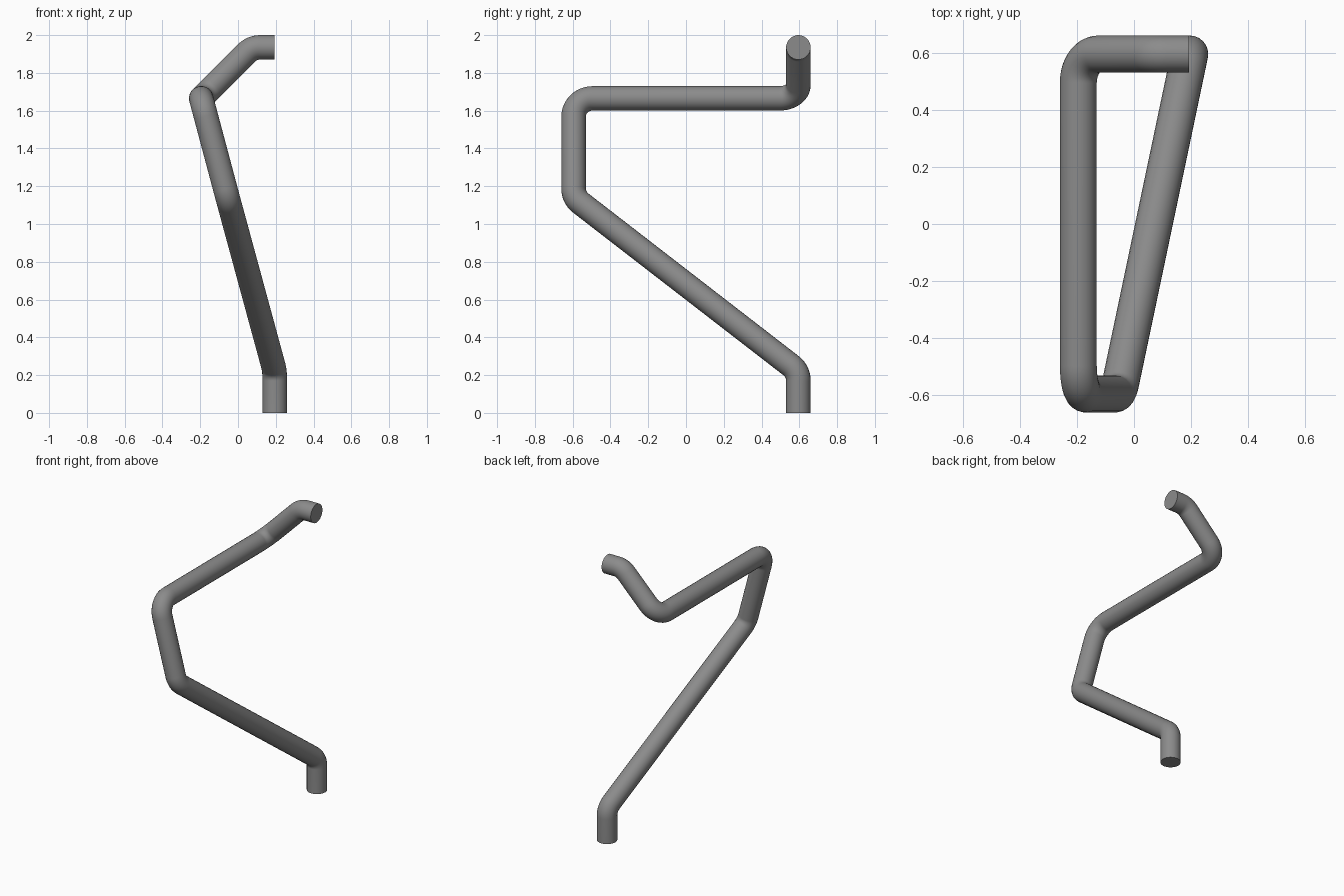
import bpy
import math
from mathutils import Vector

if "Cube" in bpy.data.objects:
    bpy.data.objects.remove(bpy.data.objects["Cube"])

RADIUS = 0.065      # tube radius
BEND = 0.10         # centreline bend radius
STEPS = 12          # segments per bend

# centreline corners, from the foot to the open upper end
corners = [Vector(p) for p in (
    (0.195, 0.595, 0.0),
    (0.195, 0.595, 0.22),
    (-0.055, -0.595, 1.14),
    (-0.195, -0.595, 1.665),
    (-0.195, 0.595, 1.665),
    (0.075, 0.595, 1.935),
    (0.192, 0.595, 1.935),
)]


def fillet(prev, corner, nxt):
    """Arc points rounding one corner of the path."""
    a, b = (prev - corner).normalized(), (nxt - corner).normalized()
    half = a.angle(b) / 2
    centre = corner + (a + b).normalized() * BEND / math.sin(half)
    reach = BEND / math.tan(half)
    u = (corner + a * reach - centre) / BEND
    sweep = math.pi - 2 * half
    v = -a
    return [centre + BEND * (u * math.cos(sweep * i / STEPS) + v * math.sin(sweep * i / STEPS))
            for i in range(STEPS + 1)]


path = [corners[0]]
for p, c, n in zip(corners, corners[1:], corners[2:]):
    path += fillet(p, c, n)
path.append(corners[-1])

# round tube swept along the path, with closed ends
curve = bpy.data.curves.new("bent_pipe", 'CURVE')
curve.dimensions = '3D'
curve.twist_mode = 'MINIMUM'
curve.bevel_depth = RADIUS
curve.bevel_resolution = 10
curve.use_fill_caps = True
spline = curve.splines.new('POLY')
spline.points.add(len(path) - 1)
for point, co in zip(spline.points, path):
    point.co = (*co, 1)

pipe = bpy.data.objects.new("bent_pipe", curve)
bpy.context.collection.objects.link(pipe)
bpy.context.view_layer.objects.active = pipe
pipe.select_set(True)
bpy.ops.object.convert(target='MESH')
pipe = bpy.context.object

# weld the cap rims, then smooth the tube and keep the ends sharp
bpy.ops.object.mode_set(mode='EDIT')
bpy.ops.mesh.select_all(action='SELECT')
bpy.ops.mesh.remove_doubles(threshold=0.0005)
bpy.ops.mesh.normals_make_consistent(inside=False)
bpy.ops.object.mode_set(mode='OBJECT')
bpy.ops.object.shade_smooth_by_angle(angle=math.radians(35))

grey = bpy.data.materials.new("pipe grey")
grey.diffuse_color = (0.26, 0.26, 0.26, 1)
grey.use_nodes = True
grey.node_tree.nodes["Principled BSDF"].inputs["Base Color"].default_value = grey.diffuse_color
pipe.data.materials.clear()
pipe.data.materials.append(grey)
